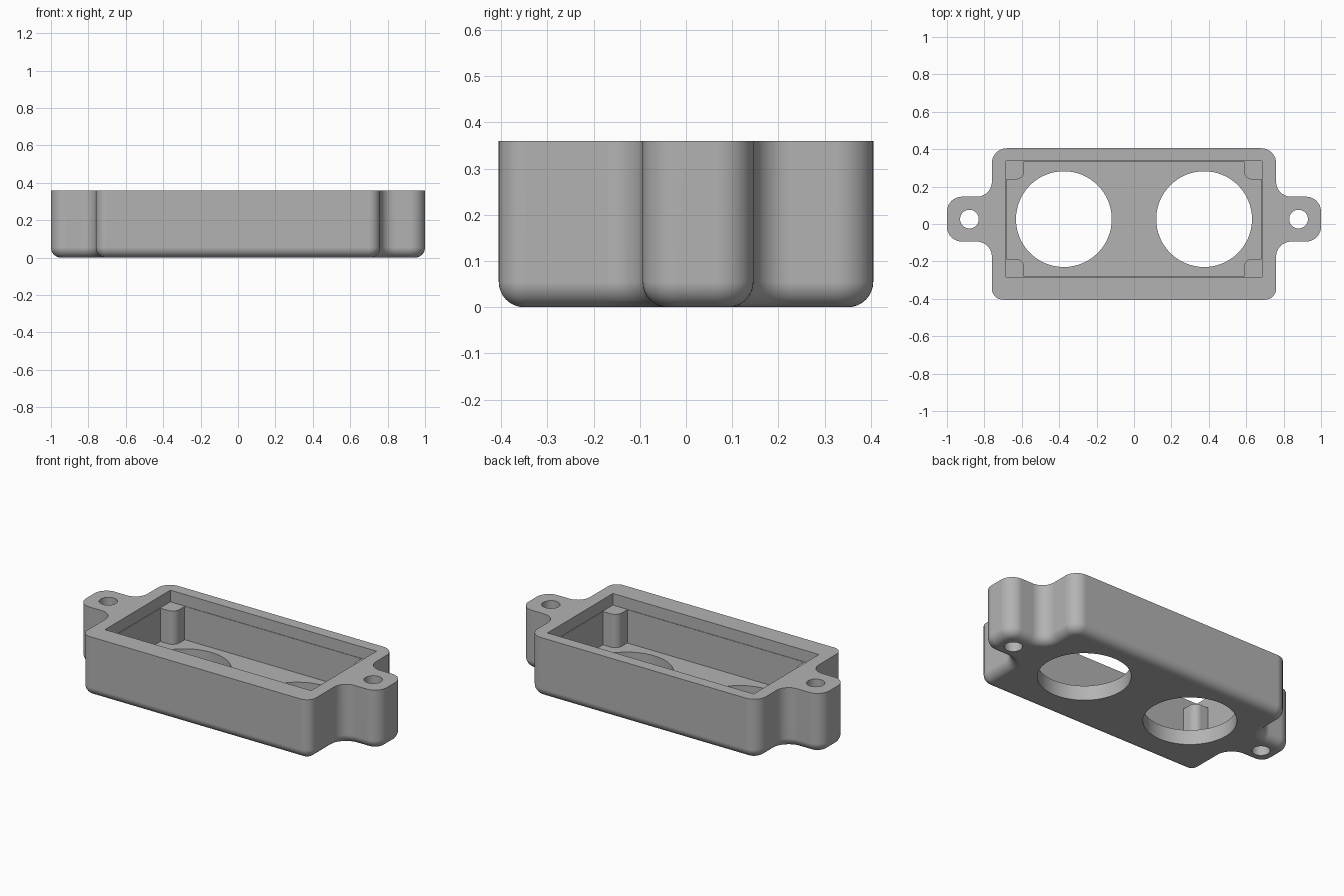
import bpy, bmesh
from math import cos, sin, pi, radians

if "Cube" in bpy.data.objects:
    bpy.data.objects.remove(bpy.data.objects["Cube"], do_unlink=True)

HEIGHT, FLOOR, LEDGE = 0.36, 0.09, 0.29
MID_Y = 0.026            # centre line of cavity, ears and holes
ROUND = 0.055            # rounded lower edge

grey = bpy.data.materials.new("matte_grey")
grey.use_nodes = True
grey.diffuse_color = (0.45, 0.45, 0.45, 1)
grey.node_tree.nodes["Principled BSDF"].inputs["Base Color"].default_value = grey.diffuse_color


def arc(cx, cy, r, a0, a1, n=12):
    return [(cx + r * cos(radians(a0 + (a1 - a0) * i / n)),
             cy + r * sin(radians(a0 + (a1 - a0) * i / n))) for i in range(n + 1)]


def stack(name, rings):
    """Skin a solid through matching (outline, z) rings."""
    bm = bmesh.new()
    loops = [[bm.verts.new((x, y, z)) for x, y in pts] for pts, z in rings]
    for low, high in zip(loops, loops[1:]):
        for i in range(len(low)):
            j = (i + 1) % len(low)
            bm.faces.new((low[i], low[j], high[j], high[i]))
    bm.faces.new(loops[0][::-1])
    bm.faces.new(loops[-1])
    mesh = bpy.data.meshes.new(name)
    bm.to_mesh(mesh)
    bm.free()
    mesh.materials.append(grey)
    obj = bpy.data.objects.new(name, mesh)
    bpy.context.collection.objects.link(obj)
    return obj


def mirrored(half):
    return half + [(-x, y) for x, y in reversed(half)]


def shell_outline(d):
    """Box with an ear on each side, offset inwards by d."""
    w, front, back, ear, rf, rb, re = 0.76, -0.405, 0.405, 0.12, 0.06, 0.08, 0.08
    lo, hi = MID_Y - ear, MID_Y + ear
    half = arc(w - rf, front + rf, rf - d, -90, 0)
    half += arc(w + re, lo - re, re + d, 180, 90)
    half += arc(1 - re, lo + re, re - d, -90, 0)
    half += arc(1 - re, hi - re, re - d, 0, 90)
    half += arc(w + re, hi + re, re + d, 270, 180)
    half += arc(w - rb, back - rb, rb - d, 0, 90)
    return mirrored(half)


def cavity_outline(w, h, post=0, r=0.045):
    """Rectangle; with post set, each corner keeps a rounded post."""
    if not post:
        return mirrored([(w, MID_Y - h), (w, MID_Y + h)])
    x, lo, hi = w - post, MID_Y - h + post, MID_Y + h - post
    half = [(x, MID_Y - h)] + arc(x + r, lo - r, r, 180, 90) + [(w, lo)]
    half += [(w, hi)] + arc(x + r, hi + r, r, 270, 180) + [(x, MID_Y + h)]
    return mirrored(half)


# Housing with rounded lower edge
rings = []
for i in range(9):
    a = pi / 2 * i / 8
    rings.append((shell_outline(ROUND * (1 - sin(a))), ROUND * (1 - cos(a))))
rings.append((shell_outline(0), HEIGHT))
housing = stack("housing", rings)

# Cutters: cavity around the posts, lid recess, openings and screw holes
upper, lower = cavity_outline(0.685, 0.31), cavity_outline(0.682, 0.307, 0.095)
cutters = [stack("cavity_cutter", [(lower, FLOOR), (lower, LEDGE + 0.02)]),
           stack("recess_cutter", [(upper, LEDGE), (upper, HEIGHT + 0.1)])]
for side in (-1, 1):
    for name, x, r in (("opening_cutter", 0.375, 0.256), ("screw_cutter", 0.88, 0.05)):
        circle = arc(side * x, MID_Y, r, 0, 360, 64)[:-1]
        cutters.append(stack(name, [(circle, -0.1), (circle, HEIGHT + 0.1)]))

bpy.ops.object.select_all(action='DESELECT')
bpy.context.view_layer.objects.active = housing
housing.select_set(True)
for cutter in cutters:
    cut = housing.modifiers.new("cut", 'BOOLEAN')
    cut.operation, cut.solver, cut.object = 'DIFFERENCE', 'EXACT', cutter
    bpy.ops.object.modifier_apply(modifier=cut.name)
    bpy.data.objects.remove(cutter, do_unlink=True)

# Smooth curves, crisp edges
bpy.ops.object.shade_smooth_by_angle(angle=radians(30))
weighted = housing.modifiers.new("weighted_normals", 'WEIGHTED_NORMAL')
weighted.keep_sharp = True
